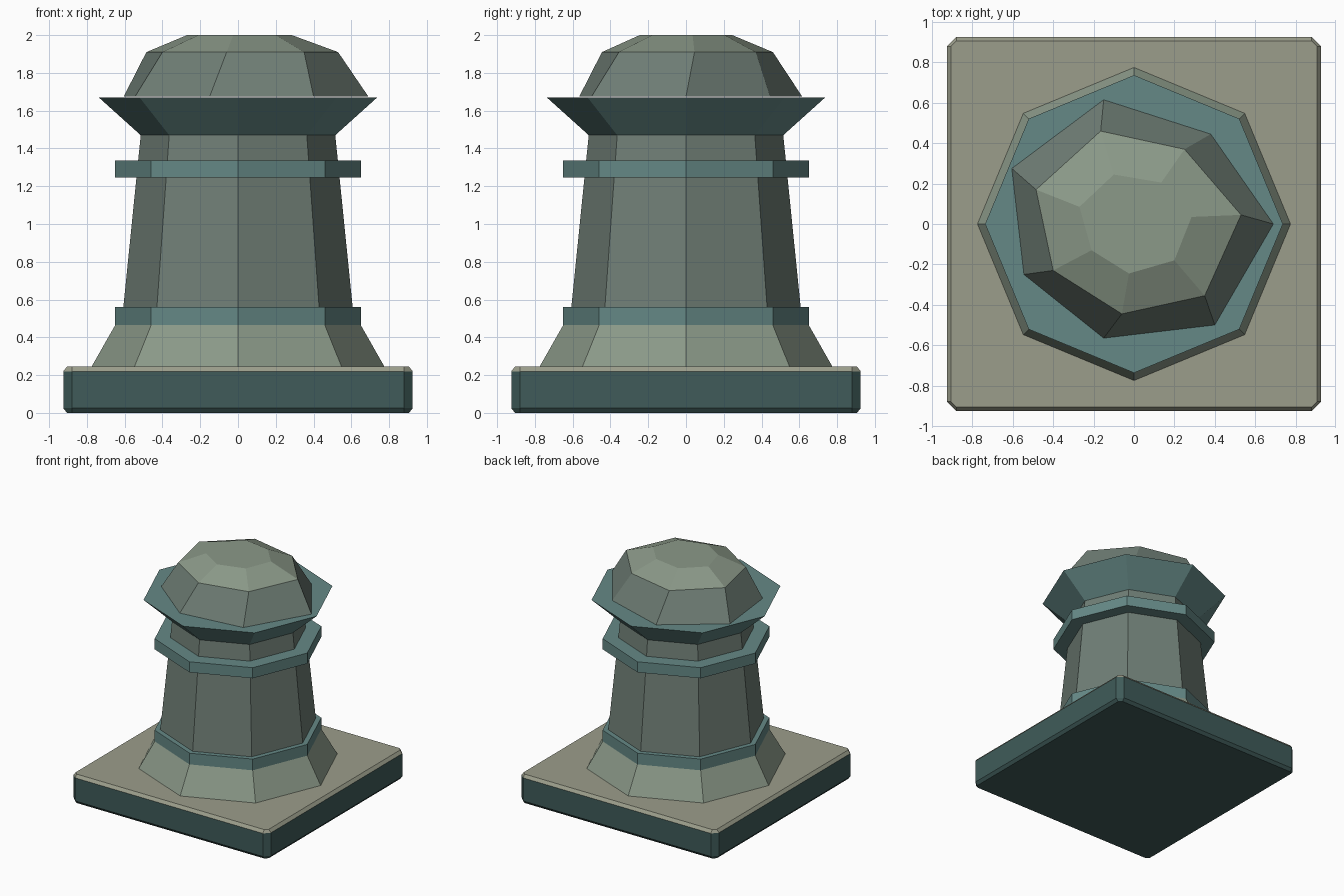
import bpy, bmesh
from math import cos, sin, pi

if "Cube" in bpy.data.objects:
    bpy.data.objects.remove(bpy.data.objects["Cube"])


def material(name, rgb):
    m = bpy.data.materials.new(name)
    m.diffuse_color = (*rgb, 1)
    m.use_nodes = True
    m.node_tree.nodes["Principled BSDF"].inputs["Base Color"].default_value = m.diffuse_color
    return m


BEIGE = material("beige_stone", (0.33, 0.34, 0.26))
LIGHT = material("light_stone", (0.26, 0.32, 0.25))
MID = material("mid_stone", (0.16, 0.21, 0.18))
TEAL = material("teal_trim", (0.13, 0.25, 0.24))
DARK = material("dark_teal", (0.05, 0.105, 0.10))


def loft(name, rings, mats, wall_slots=None, top_slot=0):
    """Closed flat-shaded solid through equal-sized rings of points."""
    bm = bmesh.new()
    loops = [[bm.verts.new(p) for p in ring] for ring in rings]
    n = len(loops[0])
    bm.faces.new(loops[0][::-1])
    for k, (a, b) in enumerate(zip(loops, loops[1:])):
        for i in range(n):
            j = (i + 1) % n
            f = bm.faces.new((a[i], a[j], b[j], b[i]))
            f.material_index = wall_slots[k] if wall_slots else 0
    bm.faces.new(loops[-1]).material_index = top_slot
    bmesh.ops.recalc_face_normals(bm, faces=bm.faces)
    mesh = bpy.data.meshes.new(name)
    bm.to_mesh(mesh)
    bm.free()
    for m in mats:
        mesh.materials.append(m)
    obj = bpy.data.objects.new(name, mesh)
    bpy.context.collection.objects.link(obj)
    return obj


def octagon(r, z):
    return [(r * cos(i * pi / 4), r * sin(i * pi / 4), z) for i in range(8)]


def cut_square(h, c, z):
    """Square of half-width h whose corners are cut back to c."""
    return [(h, -c, z), (h, c, z), (c, h, z), (-c, h, z),
            (-h, c, z), (-h, -c, z), (-c, -h, z), (c, -h, z)]


# Chamfered square slab, pale on top
loft("base_slab",
     [cut_square(0.905, 0.88, 0), cut_square(0.925, 0.88, 0.025),
      cut_square(0.925, 0.88, 0.22), cut_square(0.905, 0.88, 0.245)],
     [DARK, BEIGE], [0, 0, 1], 1)

# Octagonal column parts: (name, bottom radius, bottom z, top radius, top z, material)
for name, r0, z0, r1, z1, mat in (
        ("flared_foot", 0.775, 0.245, 0.65, 0.465, LIGHT),
        ("lower_band", 0.65, 0.465, 0.65, 0.56, TEAL),
        ("shaft", 0.607, 0.56, 0.515, 1.47, MID),
        ("upper_band", 0.65, 1.245, 0.65, 1.335, TEAL),
        ("flared_collar", 0.515, 1.47, 0.737, 1.67, TEAL)):
    loft(name, [octagon(r0, z0), octagon(r1, z1)], [mat])

# Irregular seven-sided boulder cap
OUTER = [(0.69, 0), (0.38, 0.445), (-0.15, 0.615), (-0.605, 0.275),
         (-0.545, -0.25), (-0.15, -0.565), (0.40, -0.50)]
MIDDLE = [(0.53, 0.045), (0.25, 0.37), (-0.165, 0.46), (-0.485, 0.17),
          (-0.40, -0.23), (-0.06, -0.445), (0.35, -0.355)]
INNER = [(0.285, 0.035), (0.135, 0.205), (-0.10, 0.245), (-0.27, 0.085),
         (-0.21, -0.13), (-0.025, -0.245), (0.20, -0.18)]
loft("boulder_cap",
     [[(x, y, z) for x, y in ring]
      for ring, z in ((OUTER, 1.675), (MIDDLE, 1.91), (INNER, 2.0))],
     [MID, LIGHT], [0, 1], 1)
